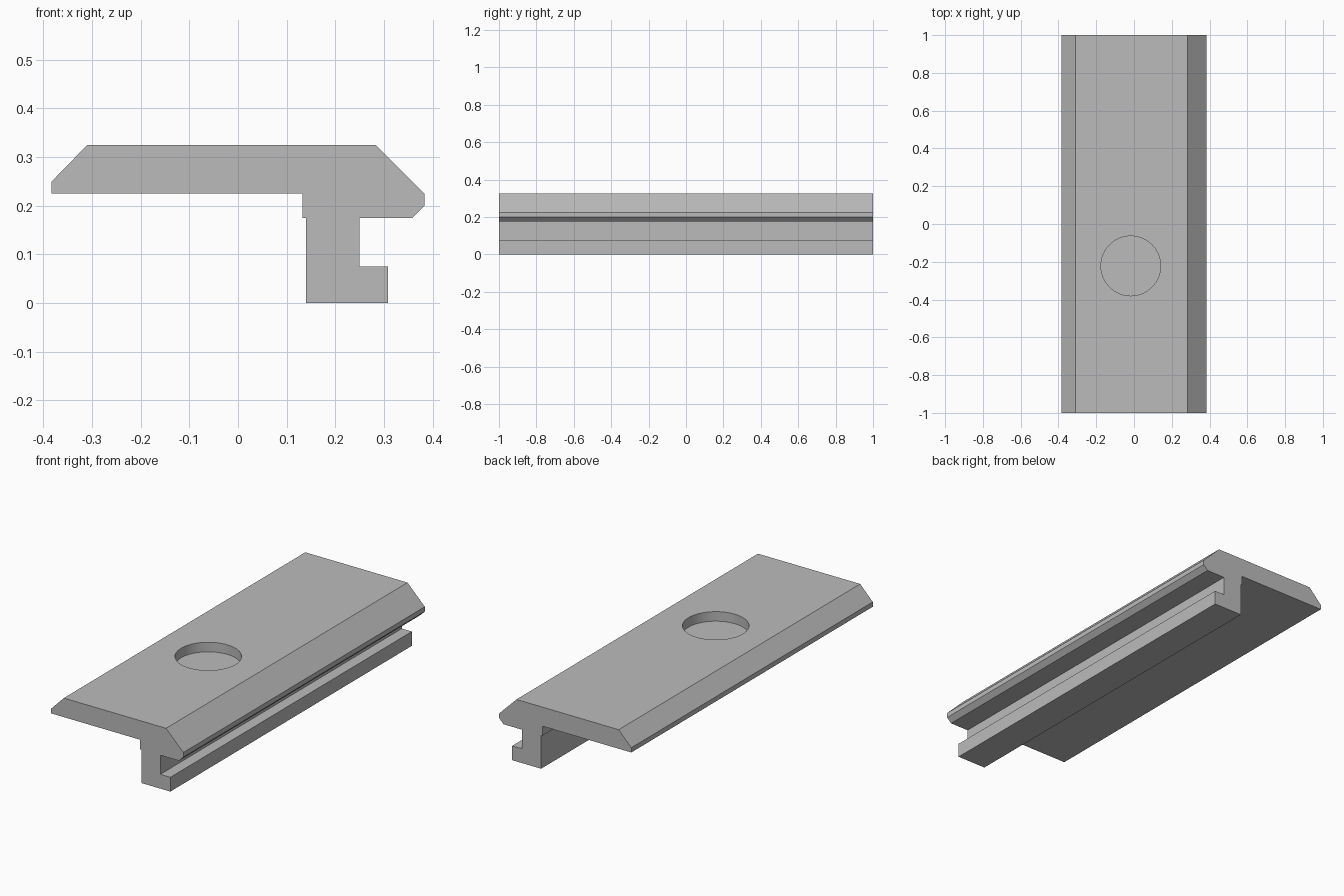
import bpy
import bmesh

cube = bpy.data.objects.get("Cube")
if cube:
    bpy.data.objects.remove(cube, do_unlink=True)

HALF_LENGTH = 1.0
TOP = 0.325
POCKET_DEPTH = 0.05

grey = bpy.data.materials.new("plain_grey")
grey.use_nodes = True
colour = (0.5, 0.5, 0.5, 1)
grey.diffuse_color = colour
grey.node_tree.nodes["Principled BSDF"].inputs["Base Color"].default_value = colour

# Rail cross-section (x, z): chamfered plate, stem and hooked foot
profile = [
    (-0.383, 0.225), (0.133, 0.225), (0.133, 0.175), (0.14, 0.175),
    (0.14, 0), (0.308, 0), (0.308, 0.075), (0.25, 0.075),
    (0.25, 0.175), (0.358, 0.175), (0.383, 0.2), (0.383, 0.225),
    (0.283, TOP), (-0.31, TOP), (-0.383, 0.25),
]

# Extrude the cross-section along the rail
bm = bmesh.new()
end = bm.faces.new([bm.verts.new((x, -HALF_LENGTH, z)) for x, z in profile])
swept = bmesh.ops.extrude_face_region(bm, geom=[end], use_keep_orig=True)
moved = [v for v in swept["geom"] if isinstance(v, bmesh.types.BMVert)]
bmesh.ops.translate(bm, verts=moved, vec=(0, 2 * HALF_LENGTH, 0))
bmesh.ops.recalc_face_normals(bm, faces=bm.faces)
mesh = bpy.data.meshes.new("clamp_rail")
bm.to_mesh(mesh)
bm.free()
mesh.materials.append(grey)
rail = bpy.data.objects.new("clamp_rail", mesh)
bpy.context.collection.objects.link(rail)

# Round blind pocket in the top face
bpy.ops.mesh.primitive_cylinder_add(
    vertices=64, radius=0.158, depth=2 * POCKET_DEPTH,
    location=(-0.017, -0.222, TOP))
cutter = bpy.context.object
cutter.name = "pocket_cutter"
cutter.data.materials.append(grey)

cut = rail.modifiers.new("round_pocket", 'BOOLEAN')
cut.operation = 'DIFFERENCE'
cut.solver = 'EXACT'
cut.object = cutter

# Apply the cut and drop the helper
bpy.ops.object.select_all(action='DESELECT')
rail.select_set(True)
bpy.context.view_layer.objects.active = rail
bpy.ops.object.modifier_apply(modifier=cut.name)
bpy.data.objects.remove(cutter, do_unlink=True)
bpy.ops.object.shade_smooth_by_angle(angle=0.35)
